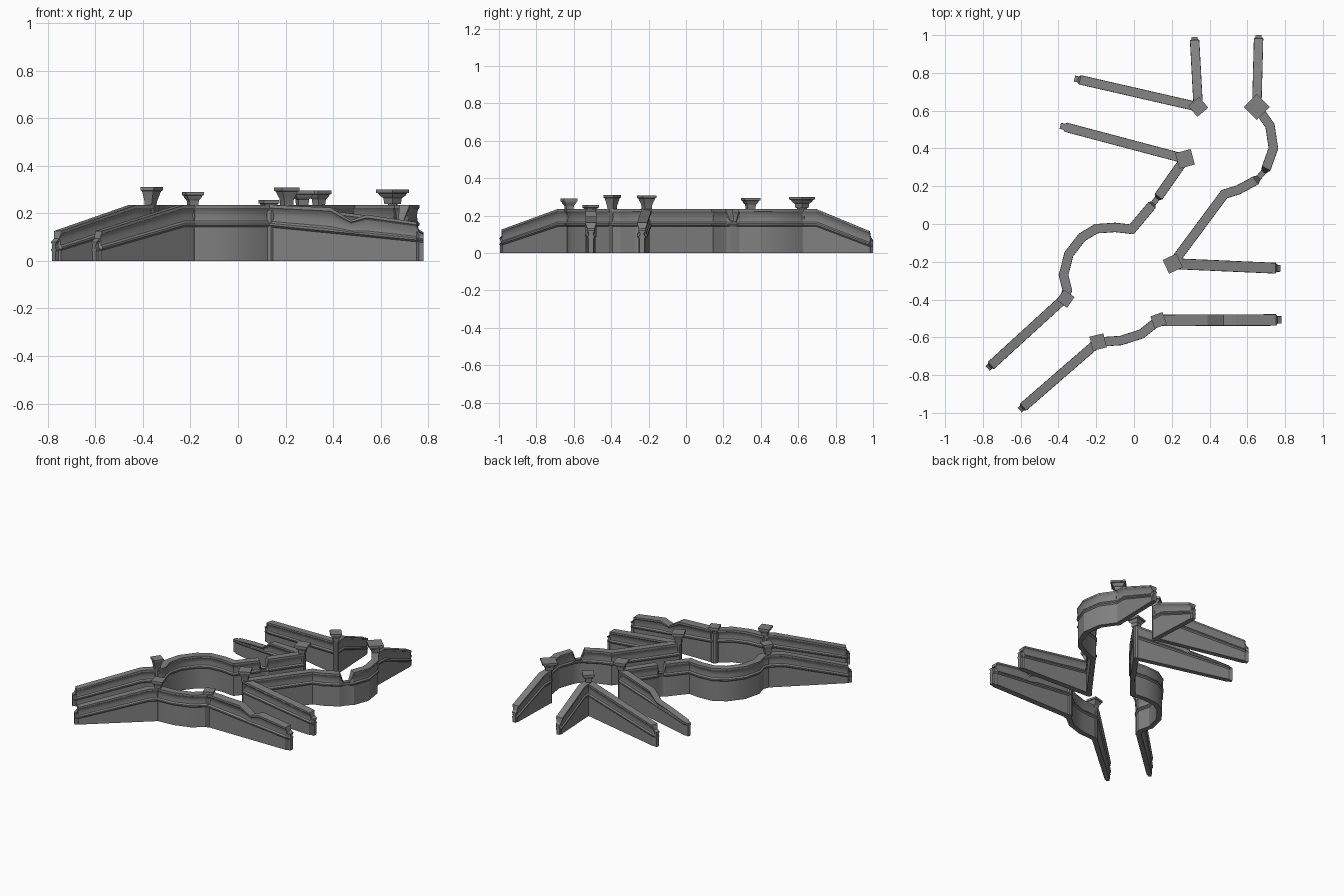
import bpy, bmesh, math
from mathutils import Vector

cube = bpy.data.objects.get("Cube")
if cube:
    bpy.data.objects.remove(cube, do_unlink=True)

stone = bpy.data.materials.new("grey stone")
stone.use_nodes = True
GREY = (0.22, 0.22, 0.22, 1)
stone.diffuse_color = GREY
stone.node_tree.nodes["Principled BSDF"].inputs["Base Color"].default_value = GREY

LEDGE = 0.15      # ledge height on the level stretches
PARAPET = 0.085   # parapet height above the ledge


def finish(name, bm):
    bmesh.ops.recalc_face_normals(bm, faces=bm.faces)
    mesh = bpy.data.meshes.new(name)
    bm.to_mesh(mesh)
    bm.free()
    mesh.materials.append(stone)
    obj = bpy.data.objects.new(name, mesh)
    bpy.context.collection.objects.link(obj)
    bpy.ops.object.select_all(action="DESELECT")
    obj.select_set(True)
    bpy.context.view_layer.objects.active = obj
    bpy.ops.object.shade_smooth_by_angle(angle=math.radians(28))
    return obj


def skin(bm, rings):
    """Join closed rings of points into a capped solid."""
    rows = [[bm.verts.new(p) for p in ring] for ring in rings]
    n = len(rows[0])
    for a, b in zip(rows, rows[1:]):
        for i in range(n):
            j = (i + 1) % n
            bm.faces.new((a[i], a[j], b[j], b[i]))
    bm.faces.new(rows[0])
    bm.faces.new(rows[-1])


def section(ledge, parapet, width):
    """Half profile (offset, height): wall, ledge, hollow parapet, coping."""
    top = ledge + parapet
    half = [(0.017, 0), (0.017, ledge - 0.008), (0.025, ledge),
            (0.025, ledge + 0.1 * parapet), (0.017, ledge + 0.2 * parapet),
            (0.014, ledge + 0.5 * parapet), (0.018, top - 0.25 * parapet),
            (0.024, top - 0.15 * parapet), (0.024, top)]
    half = [(o * width, z) for o, z in half]
    return half + [(-o, z) for o, z in reversed(half)]


def wall(name, stations):
    """Sweep the profile; each station is (x, y, ledge, parapet, width)."""
    pts = [Vector(s[:2]) for s in stations]
    rings = []
    for i, (p, s) in enumerate(zip(pts, stations)):
        before = (p - pts[i - 1]).normalized() if i else None
        after = (pts[i + 1] - p).normalized() if i + 1 < len(pts) else None
        d = ((before or after) + (after or before)).normalized()
        miter = 1 / max(0.5, d.dot(after or before))
        side = Vector((-d.y, d.x)) * miter
        rings.append([(*(p + side * o), z) for o, z in section(*s[2:])])
    bm = bmesh.new()
    skin(bm, rings)
    finish(name, bm)


def ramp(name, start, end, low, flat=0.0, width=1.0, breaks=()):
    """Wall falling from a pier to a chamfered tip; breaks are (t, parapet)."""
    a, b = Vector(start), Vector(end)
    keys = {0: PARAPET, flat: PARAPET, 0.955: 0.075, 0.97: 0.045, 1: 0.035}
    keys.update(dict(breaks))
    stations = []
    for t in sorted(keys):
        fall = max(0, (t - flat) / (1 - flat))
        w = width * (0.65 if t > 0.96 else 1)
        stations.append((*a.lerp(b, t), LEDGE + (low - LEDGE) * fall, keys[t], w))
    wall(name, stations)


def level_wall(name, points, gap=()):
    """Level wall; the parapet is lost at the point indices in gap."""
    wall(name, [(x, y, LEDGE, 0.02 if i in gap else PARAPET, 0.6 if i in gap else 1)
                for i, (x, y) in enumerate(points)])


def pier(name, x, y, top, size, turn, radius=0.02, lean=0.0, neck=0.06):
    """Round shaft with a flared square capital."""
    bm = bmesh.new()

    def ring(r, z, n, a, shift=0.0):
        return [(x + shift + r * math.cos(a + math.tau * i / n),
                 y + r * math.sin(a + math.tau * i / n), z) for i in range(n)]

    skin(bm, [ring(radius, z, 10, 0) for z in (0, top - neck + 0.01)])
    a = math.radians(turn + 45)
    r = size / math.sqrt(2)
    profile = [(0.5, neck), (0.56, neck * 0.6), (0.78, 0.026),
               (0.86, 0.016), (1, 0.014), (1, 0)]
    skin(bm, [ring(r * k, top - d, 4, a, lean * (1 - d / neck)) for k, d in profile])
    finish(name, bm)


# Piers
P = {"back": (0.34, 0.62), "back_left": (0.65, 0.62), "middle": (0.27, 0.345),
     "left": (0.205, -0.21), "right": (-0.37, -0.395),
     "front": (-0.19, -0.625), "front_left": (0.13, -0.51)}
pier("back_pier", *P["back"], 0.295, 0.075, 40)
pier("back_left_pier", *P["back_left"], 0.3, 0.098, 45)
pier("middle_pier", *P["middle"], 0.295, 0.085, 15)
pier("left_pier", *P["left"], 0.308, 0.08, 25, neck=0.08)
pier("right_pier", *P["right"], 0.31, 0.068, 55, neck=0.1, lean=0.008)
pier("front_pier", *P["front"], 0.29, 0.076, 14)
pier("front_left_pier", *P["front_left"], 0.256, 0.068, 20, radius=0.028, neck=0.055)

# Approach ramps
ramp("back_short_ramp", P["back"], (0.32, 0.99), 0.035, flat=0.2)
ramp("back_long_ramp", P["back"], (-0.315, 0.77), 0.07)
ramp("back_left_ramp", P["back_left"], (0.66, 1.0), 0.035, flat=0.2)
ramp("middle_ramp", P["middle"], (-0.39, 0.52), 0.08,
     breaks=((0.45, 0.08), (0.55, 0.03), (0.75, 0.025), (0.955, 0.015),
             (0.97, 0.013), (1, 0.012)))
ramp("left_ramp", P["left"], (0.775, -0.235), 0.085, width=1.15)
ramp("front_left_ramp", P["front_left"], (0.78, -0.508), 0.085, width=1.22,
     breaks=((0.4, 0.1), (0.53, 0.055), (0.63, 0.085)))
ramp("right_ramp", P["right"], (-0.775, -0.765), 0.045, flat=0.18)
ramp("front_ramp", P["front"], (-0.605, -0.985), 0.045, flat=0.12)

# Level walls between the piers
level_wall("right_curved_wall", [
    P["middle"], (0.13, 0.145), (0.122, 0.135), (0.103, 0.11), (0.095, 0.1),
    (-0.012, -0.028), (-0.1, -0.018), (-0.2, -0.025), (-0.275, -0.07),
    (-0.345, -0.16), (-0.373, -0.27), (-0.353, -0.35), P["right"]], gap=(2, 3))
level_wall("left_curved_wall", [
    P["left"], (0.478, 0.158), (0.55, 0.18), (0.643, 0.23), (0.66, 0.246),
    (0.685, 0.275), (0.7, 0.295), (0.738, 0.4), (0.72, 0.52), P["back_left"]],
    gap=(4, 5))
level_wall("front_curved_wall", [
    P["front"], (-0.07, -0.617), (0.04, -0.582), P["front_left"]])
